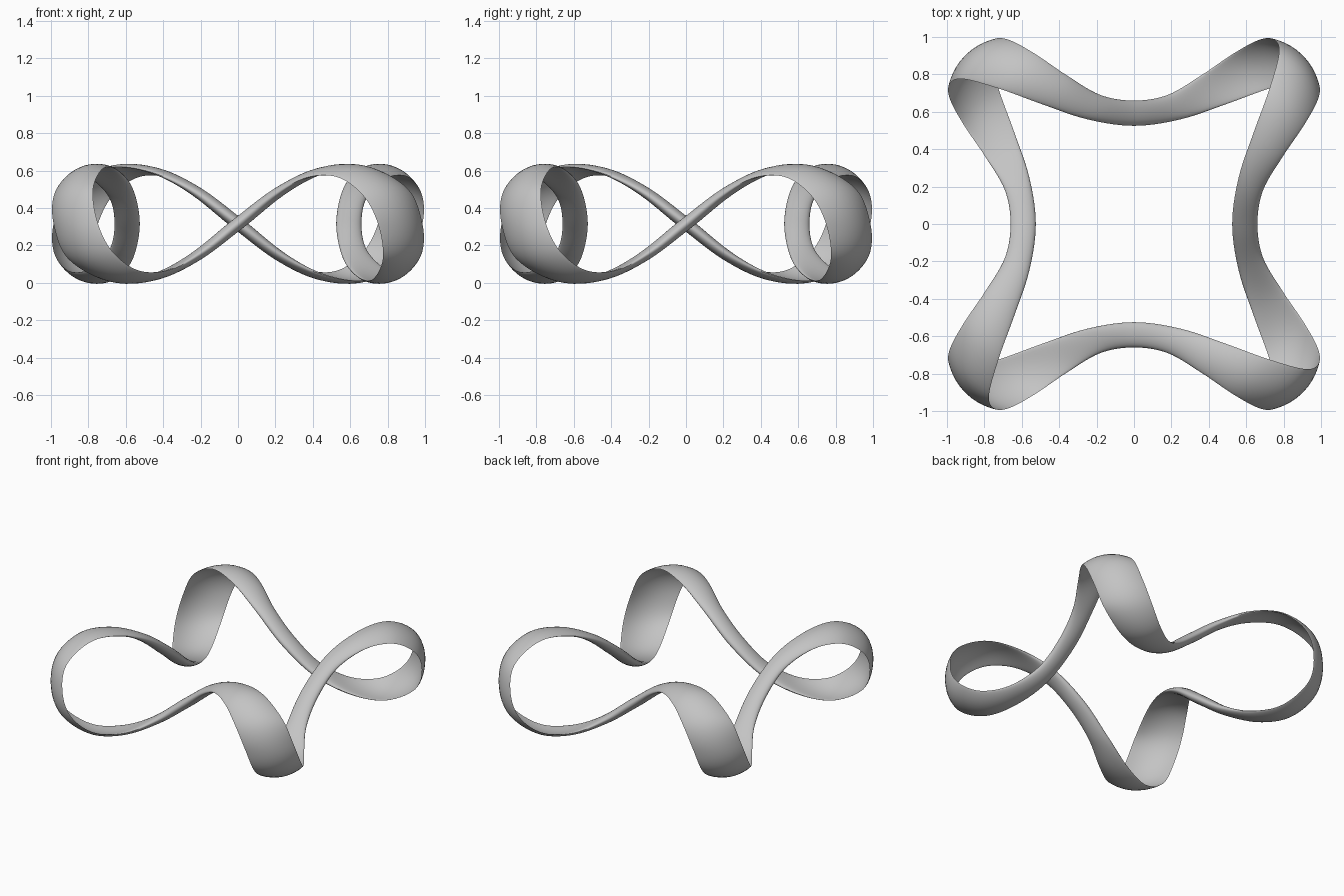
import bpy, bmesh, math
from mathutils import Vector, Matrix

cube = bpy.data.objects.get("Cube")
if cube:
    bpy.data.objects.remove(cube, do_unlink=True)

H = 0.63        # full height
STEPS = 70      # rings per quarter
SIDES = 28      # points per cross-section

# One edge of the band, from the middle of the front to the middle of the left side
edge = [Vector(p) for p in (
    (0, -.66, .315), (.18, -.69, .46), (.36, -.795, .56), (.53, -.91, .565),
    (.67, -.985, .465), (.75, -.985, .31), (.775, -.91, .13), (.72, -.71, .018),
    (.64, -.49, .032), (.56, -.25, .135), (.525, 0, .315))]
LAST = len(edge) - 1

# Continue the edge past both ends by the half-turn symmetry there
before = [Vector((-p.x, p.y, H - p.z)) for p in (edge[2], edge[1])]
after = [Vector((p.x, -p.y, H - p.z)) for p in (edge[-2], edge[-3])]
path = before + edge + after


def edge_a(s):
    """Smooth curve through the edge points, s from 0 to 1."""
    u = s * LAST + 2
    i = min(max(int(math.floor(u)), 1), len(path) - 3)
    t = u - i
    a, b, c, d = path[i - 1:i + 3]
    return 0.5 * (2 * b + (c - a) * t + (2 * a - 5 * b + 4 * c - d) * t ** 2
                  + (3 * b - a - 3 * c + d) * t ** 3)


def edge_b(s):
    """Opposite edge: the first one turned half round about the corner axis."""
    p = edge_a(1 - s)
    return Vector((-p.y, -p.x, H - p.z))


def centre(s):
    return (edge_a(s) + edge_b(s)) / 2


def section(s):
    """Thin outward-bowed section at the corners, plump oval at the middles."""
    half = (edge_a(s) - edge_b(s)) / 2
    tangent = centre(s + .005) - centre(s - .005)
    normal = half.cross(tangent).normalized()
    bow = 0.045 * math.sin(math.pi * s) ** 2
    thick = 0.004 + 0.03 * math.cos(math.pi * s) ** 4
    ring = []
    for k in range(SIDES):
        f = 2 * math.pi * k / SIDES
        lift = thick * math.sin(f) + bow * math.sin(f) ** 2
        ring.append(centre(s) + half * math.cos(f) + normal * lift)
    return ring


# Four quarters; the band makes a half twist in each
bm = bmesh.new()
rings = []
for q in range(4):
    turn = Matrix.Rotation(q * math.pi / 2, 3, 'Z')
    shift = q * SIDES // 2
    for j in range(STEPS):
        pts = section(j / STEPS)
        rings.append([bm.verts.new(turn @ pts[(k + shift) % SIDES]) for k in range(SIDES)])
for r, ring in enumerate(rings):
    nxt = rings[(r + 1) % len(rings)]
    for k in range(SIDES):
        m = (k + 1) % SIDES
        bm.faces.new((ring[k], ring[m], nxt[m], nxt[k]))
bmesh.ops.recalc_face_normals(bm, faces=bm.faces)

mesh = bpy.data.meshes.new("twisted_band")
bm.to_mesh(mesh)
bm.free()
band = bpy.data.objects.new("twisted_band", mesh)
bpy.context.collection.objects.link(band)

# Plain grey
grey = bpy.data.materials.new("light_grey")
grey.use_nodes = True
colour = (0.55, 0.55, 0.55, 1)
grey.diffuse_color = colour
grey.node_tree.nodes["Principled BSDF"].inputs["Base Color"].default_value = colour
mesh.materials.append(grey)

bpy.context.view_layer.objects.active = band
band.select_set(True)
bpy.ops.object.shade_smooth_by_angle(angle=math.radians(50))
